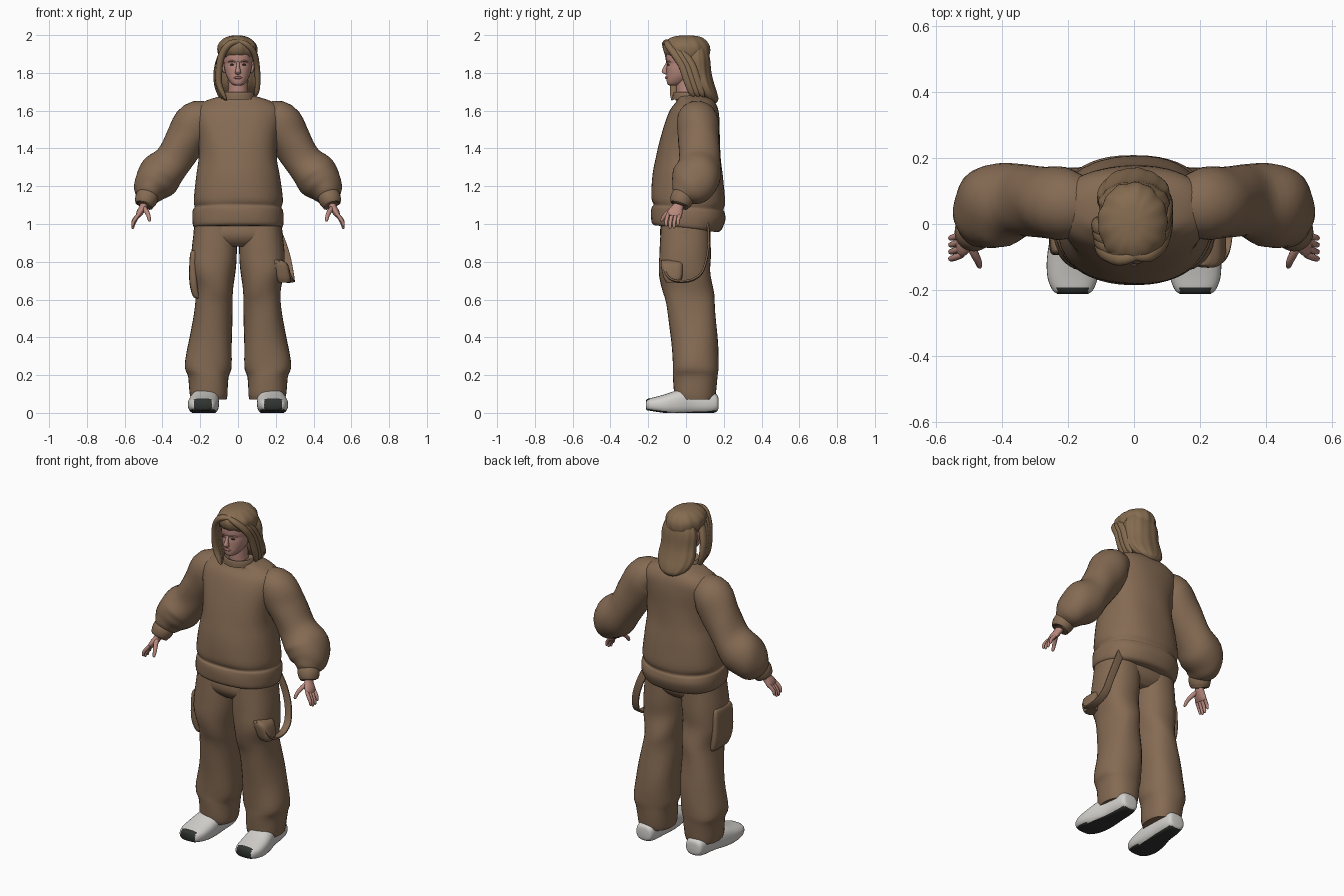
import bpy, bmesh, math
from mathutils import Vector


def mat(name, r, g, b):
    m = bpy.data.materials.new(name)
    m.diffuse_color = (r, g, b, 1)
    return m


CLOTH = mat("brown cloth", 0.235, 0.146, 0.087)
HAIR = mat("hair brown", 0.235, 0.148, 0.08)
SKIN = mat("skin", 0.48, 0.25, 0.205)
LIP = mat("lips", 0.36, 0.15, 0.13)
DARK = mat("dark brow", 0.09, 0.05, 0.035)
WHITE = mat("shoe white", 0.66, 0.64, 0.61)
SOLE = mat("sole black", 0.03, 0.034, 0.03)


def smooth_path(pts, n):
    """Catmull-Rom through rows of numbers."""
    out = []
    for i in range(len(pts) - 1):
        p = [pts[max(0, min(len(pts) - 1, i + k))] for k in (-1, 0, 1, 2)]
        for s in range(n):
            t = s / n
            out.append([0.5 * (2 * b + (c - a) * t + (2 * a - 5 * b + 4 * c - d) * t * t
                               + (3 * b - a - 3 * c + d) * t ** 3) for a, b, c, d in zip(*p)])
    return out + [list(pts[-1])]


def loft(name, pts, material, axis=None, ref=(0, 1, 0), sx=1, p=2.0, seg=32, n=4,
         fold=None, warp=None, angle=50):
    """Skin rings (x, y, z, radius u, radius v) along a smooth path."""
    rows = smooth_path(pts, n)
    cs = [Vector(r[:3]) for r in rows]
    bm, rings = bmesh.new(), []
    for i, r in enumerate(rows):
        t = Vector(axis) if axis else cs[min(i + 1, len(cs) - 1)] - cs[max(i - 1, 0)]
        t.normalize()
        v = Vector(ref) - t * t.dot(Vector(ref))
        v.normalize()
        u = v.cross(t)
        ring = []
        for k in range(seg):
            a = 2 * math.pi * k / seg
            c, s = math.cos(a), math.sin(a)
            q = 1 + (fold(a, i / (len(rows) - 1)) if fold else 0)
            co = cs[i] + u * (math.copysign(abs(c) ** (2 / p), c) * max(r[3], .001) * q) \
                + v * (math.copysign(abs(s) ** (2 / p), s) * max(r[4], .001) * q)
            if warp:
                co = warp(co)
            co.x *= sx
            ring.append(bm.verts.new(co))
        rings.append(ring)
    for a, b in zip(rings, rings[1:]):
        for k in range(seg):
            bm.faces.new((a[k], a[(k + 1) % seg], b[(k + 1) % seg], b[k]))
    bm.faces.new(rings[0])
    bm.faces.new(rings[-1])
    bmesh.ops.recalc_face_normals(bm, faces=bm.faces)
    me = bpy.data.meshes.new(name)
    bm.to_mesh(me)
    bm.free()
    me.shade_smooth()
    me.set_sharp_from_angle(angle=math.radians(angle))
    me.materials.append(material)
    ob = bpy.data.objects.new(name, me)
    bpy.context.collection.objects.link(ob)
    return ob


UP = (0, 0, 1)


def wrinkle(amp, ka, kt):
    return lambda a, t: amp * math.sin(ka * a + kt * t) * math.sin(math.pi * t)


def tilt_hem(co):
    co.z -= 0.11 * co.y * max(0, min(1, (1.25 - co.z) / 0.25))
    return co


# Sweater body, with a banded hem and a ribbed collar
loft("sweater_body", [
    (0, 0, .975, .222, .17), (0, .003, .99, .238, .185), (0, .012, 1.04, .242, .197),
    (0, .012, 1.075, .238, .193), (0, .012, 1.09, .23, .185), (0, .012, 1.13, .236, .195),
    (0, .01, 1.25, .222, .187), (0, .012, 1.35, .207, .172), (0, .02, 1.45, .212, .158),
    (0, .035, 1.55, .23, .142), (0, .045, 1.61, .225, .125), (0, .05, 1.65, .175, .1),
    (0, .035, 1.675, .1, .085), (0, .02, 1.685, .075, .07)],
    CLOTH, axis=UP, p=2.3, seg=48, warp=tilt_hem, fold=wrinkle(.008, 5, 20))
loft("collar", [(0, .012, 1.66, .09, .083), (0, .008, 1.685, .086, .078),
                (0, .005, 1.698, .078, .07), (0, .005, 1.69, .066, .06)], CLOTH, axis=UP)

# Trousers
loft("trouser_seat", [(0, 0, 1.01, .225, .13), (0, -.004, .95, .235, .134),
                      (0, -.004, .91, .21, .12), (0, -.004, .88, .12, .09)],
     CLOTH, axis=UP, p=2.4)

for sx, side in ((1, "left"), (-1, "right")):
    loft(side + "_trouser_leg", [
        (.118, -.002, .99, .112, .13), (.126, -.005, .85, .12, .136), (.13, -.007, .75, .116, .136),
        (.125, .01, .65, .1, .136), (.13, .025, .56, .1, .127), (.143, .045, .4, .112, .124),
        (.158, .05, .25, .124, .121), (.157, .05, .19, .107, .118),
        (.155, .047, .1, .1, .11), (.155, .047, .07, .094, .102)],
        CLOTH, axis=UP, p=2.3, sx=sx, fold=wrinkle(.018, 3, 24))

    # Shoe: rings from heel to toe, flattened underneath
    shoe = loft(side + "_shoe", [
        (.165, .172, .05, .03, .025), (.165, .163, .052, .05, .045), (.165, .12, .055, .06, .06),
        (.168, .04, .06, .066, .07), (.176, -.03, .055, .076, .07), (.183, -.1, .045, .081, .057),
        (.186, -.16, .042, .077, .043), (.186, -.2, .042, .062, .033), (.186, -.213, .042, .045, .022)],
        WHITE, axis=(0, -1, 0), ref=UP, sx=sx, p=2.6, angle=40,
        warp=lambda co: Vector((co.x, co.y, max(co.z, max(0, -.12 - co.y) * .16))))
    shoe.data.materials.append(SOLE)
    for f in shoe.data.polygons:
        toe = f.center.y < -.19 and abs(abs(f.center.x) - .186) < .048
        if f.normal.z < -.75 or toe:
            f.material_index = 1

    # Balloon sleeve and cuff
    loft(side + "_sleeve", [
        (.13, .05, 1.575, .07, .08), (.215, .06, 1.545, .11, .11), (.275, .068, 1.45, .108, .108),
        (.345, .07, 1.335, .1, .11), (.415, .058, 1.255, .118, .128), (.46, .025, 1.195, .096, .115),
        (.48, -.005, 1.155, .066, .08), (.487, -.015, 1.14, .05, .055)],
        CLOTH, sx=sx, fold=wrinkle(.025, 3, 22))
    loft(side + "_cuff", [
        (.472, -.005, 1.165, .052, .055), (.482, -.018, 1.142, .06, .062), (.491, -.028, 1.115, .056, .058),
        (.495, -.033, 1.1, .046, .048), (.493, -.03, 1.11, .03, .034)], CLOTH, sx=sx, seg=24)

    # Hand: palm, four fingers and a thumb
    loft(side + "_palm", [
        (.49, -.03, 1.125, .022, .027), (.502, -.043, 1.09, .02, .03), (.52, -.058, 1.06, .018, .04),
        (.53, -.062, 1.04, .012, .038)], SKIN, sx=sx, seg=16)
    for i in range(4):
        y = -.093 + .021 * i
        drop = (.012, 0, .003, .018)[i]
        loft(f"{side}_finger_{i + 1}", [
            (.522, y, 1.055, .009, .01), (.541, y - .008, 1.025 + drop / 2, .01, .01),
            (.554, y - .012, .998 + drop, .009, .009), (.557, y - .012, .98 + drop, .007, .007),
            (.557, y - .012, .974 + drop, .002, .002)], SKIN, sx=sx, seg=10, n=3)
    loft(side + "_thumb", [
        (.502, -.05, 1.09, .014, .014), (.487, -.085, 1.07, .013, .013), (.474, -.112, 1.045, .011, .011),
        (.469, -.128, 1.02, .008, .008), (.468, -.131, 1.013, .002, .002)],
        SKIN, ref=(1, 0, 0), sx=sx, seg=10)

    # Eye, brow and ear
    loft(side + "_eye", [(.021, -.094, 1.842, .002, .004), (.031, -.095, 1.844, .005, .006),
                         (.041, -.088, 1.842, .002, .004)], DARK, sx=sx, seg=8)
    loft(side + "_brow", [(.014, -.1, 1.858, .003, .005), (.032, -.097, 1.864, .005, .007),
                          (.052, -.082, 1.858, .002, .004)], SKIN, sx=sx, seg=8)
    loft(side + "_ear", [(.07, .0, 1.8, .006, .006), (.077, .0, 1.82, .009, .014),
                         (.08, .004, 1.85, .01, .018), (.076, .006, 1.865, .005, .008)],
         SKIN, sx=sx, axis=UP, seg=12)

# Cargo pocket on one thigh
loft("cargo_pocket", [(-.222, -.01, .86, .012, .06), (-.236, -.01, .84, .018, .08),
                      (-.236, -.008, .7, .022, .085), (-.222, 0, .62, .018, .075),
                      (-.205, 0, .605, .01, .06)], CLOTH, axis=UP, p=4)

# Flap pocket and hanging strap on the other thigh
loft("pocket_flap", [(.2, -.075, .81, .03, .05), (.225, -.075, .785, .04, .058),
                     (.24, -.07, .72, .04, .05), (.245, -.07, .69, .03, .035)], CLOTH, axis=UP, p=3.5)
loft("hanging_strap", [
    (.19, .115, 1.0, .006, .022), (.225, .12, .92, .006, .022), (.255, .112, .83, .006, .022),
    (.272, .085, .745, .006, .022), (.278, .035, .705, .006, .022), (.278, -.03, .695, .006, .022),
    (.268, -.085, .71, .006, .022), (.245, -.115, .755, .006, .022), (.2, -.125, .79, .006, .022)],
    CLOTH, ref=(1, 0, .15), p=5, seg=16)

# Neck and head
loft("neck", [(0, .015, 1.64, .06, .06), (0, .005, 1.7, .052, .055), (0, .005, 1.77, .052, .058)],
     SKIN, axis=UP)
loft("head", [
    (0, -.068, 1.733, .012, .016), (0, -.058, 1.74, .032, .04), (0, -.042, 1.762, .05, .061),
    (0, -.024, 1.79, .064, .079), (0, -.015, 1.825, .072, .088), (0, -.008, 1.85, .075, .092),
    (0, -.006, 1.87, .077, .1), (0, 0, 1.92, .078, .1), (0, .005, 1.97, .05, .06)],
    SKIN, axis=UP, p=2.2)
loft("nose", [(0, -.095, 1.86, .008, .008), (0, -.106, 1.835, .009, .011), (0, -.112, 1.81, .014, .017),
              (0, -.108, 1.798, .015, .014), (0, -.1, 1.792, .008, .008)], SKIN, axis=UP, seg=14)
loft("lips", [(-.024, -.094, 1.772, .002, .003), (-.009, -.103, 1.775, .007, .007),
              (.009, -.103, 1.775, .007, .007), (.024, -.094, 1.772, .002, .003)], LIP, seg=10)


def strands(a, t):
    return .018 * math.sin(13 * a + 4 * t) + .012 * math.sin(7 * a - 3 * t)


# Hair: crown, long back and swept locks
loft("hair_crown", [
    (0, .012, 1.885, .095, .108), (-.003, .006, 1.91, .104, .121), (-.004, .002, 1.945, .103, .121),
    (-.005, .002, 1.975, .08, .1), (-.005, .004, 1.993, .045, .065), (-.005, .005, 1.999, .008, .012)],
    HAIR, axis=UP, seg=64, fold=strands)
loft("hair_back", [
    (0, .05, 1.94, .08, .06), (0, .058, 1.88, .106, .068), (0, .066, 1.8, .107, .068),
    (0, .083, 1.74, .112, .066), (0, .108, 1.695, .1, .056), (0, .133, 1.66, .07, .038),
    (0, .145, 1.64, .03, .015)], HAIR, axis=UP, seg=64, fold=strands)
for i in range(4):
    d = .022 * i
    loft(f"right_lock_{i + 1}", [
        (.02, -.09 + d, 1.965, .01, .015), (-.04, -.105 + d, 1.955, .018, .022),
        (-.083, -.09 + d, 1.9, .019, .023), (-.1 - d * .15, -.075 + d, 1.82, .018, .024),
        (-.1 - d * .15, -.065 + d, 1.74, .017, .022), (-.075 - d * .3, -.068 + d, 1.68, .011, .016),
        (-.06 - d * .4, -.075 + d, 1.655, .002, .003)], HAIR, seg=14)
for i in range(3):
    d = .025 * i
    loft(f"left_lock_{i + 1}", [
        (.0, -.095 + d, 1.967, .01, .014), (.045, -.095 + d, 1.95, .016, .02),
        (.084, -.062 + d, 1.905, .017, .022), (.1, -.02 + d, 1.84, .015, .022),
        (.104, .008 + d, 1.76, .015, .022), (.1, .03 + d, 1.7, .012, .018),
        (.09, .045 + d, 1.67, .002, .003)], HAIR, seg=14)
